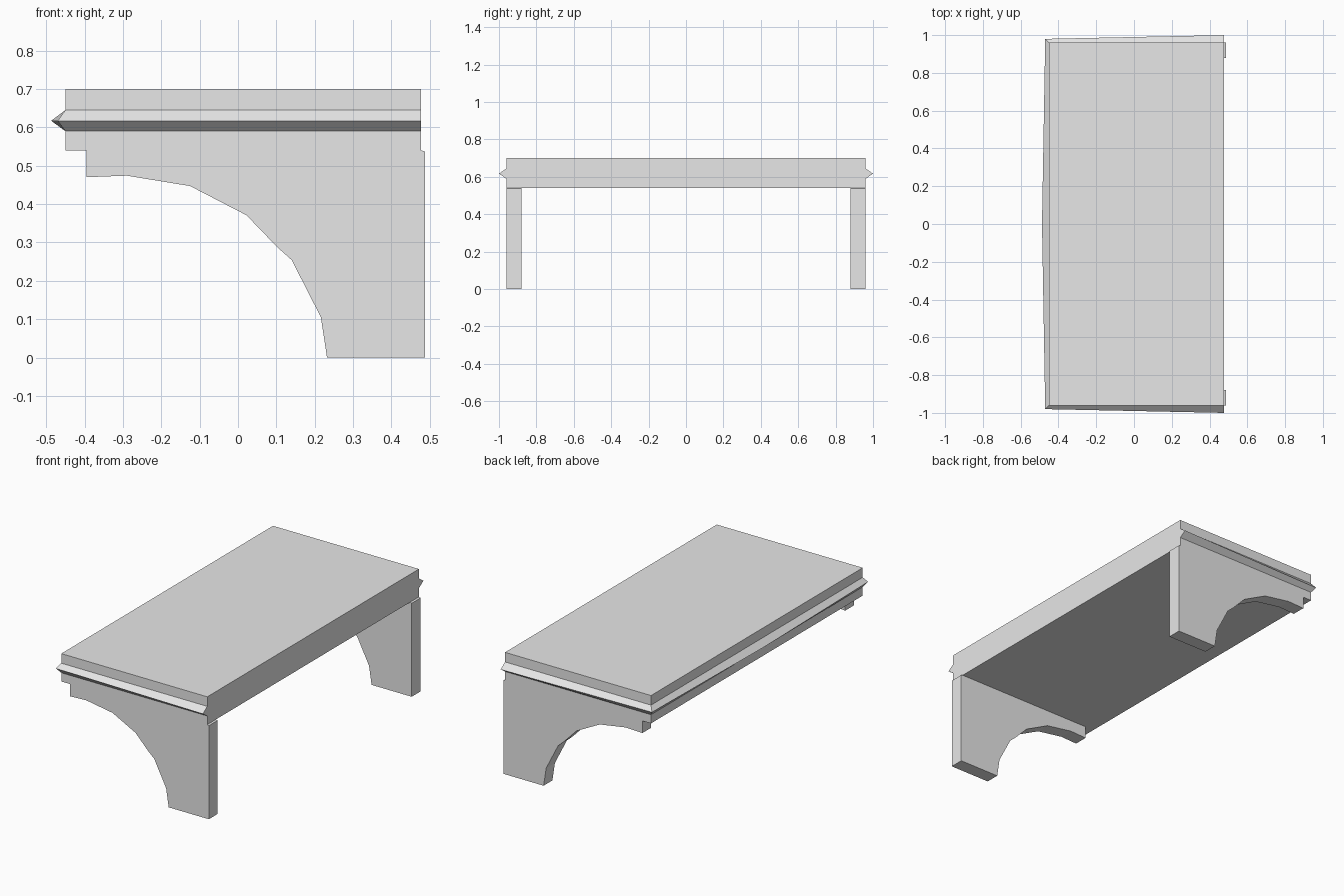
import bpy
import bmesh

cube = bpy.data.objects.get("Cube")
if cube:
    bpy.data.objects.remove(cube, do_unlink=True)

# One plain grey finish
grey = bpy.data.materials.new("light_grey")
grey.use_nodes = True
colour = (0.8, 0.8, 0.8, 1)
grey.diffuse_color = colour
grey.node_tree.nodes["Principled BSDF"].inputs["Base Color"].default_value = colour


def loft(name, sections):
    """Join matching closed sections with side faces and cap both ends."""
    bm = bmesh.new()
    rings = [[bm.verts.new(p) for p in section] for section in sections]
    for a, b in zip(rings, rings[1:]):
        for i in range(len(a)):
            j = (i + 1) % len(a)
            bm.faces.new((a[i], a[j], b[j], b[i]))
    bm.faces.new(rings[0])
    bm.faces.new(rings[-1])
    bmesh.ops.recalc_face_normals(bm, faces=bm.faces[:])
    mesh = bpy.data.meshes.new(name)
    bm.to_mesh(mesh)
    bm.free()
    mesh.materials.append(grey)
    obj = bpy.data.objects.new(name, mesh)
    bpy.context.collection.objects.link(obj)
    return obj


BACK, FRONT, HALF = 0.477, -0.45, 0.96

# Shelf slab
slab = [(FRONT, 0.54), (BACK, 0.54), (BACK, 0.70), (FRONT, 0.70)]
loft("shelf_slab", [[(x, y, z) for x, z in slab] for y in (-HALF, HALF)])

# Pointed moulding round three sides: wall point and outer edge point
path = [((BACK, -HALF), (BACK, -1.0)),
        ((FRONT, -HALF), (-0.47, -0.98)),
        ((FRONT, 0), (-0.487, 0)),
        ((FRONT, HALF), (-0.47, 0.98)),
        ((BACK, HALF), (BACK, 1.0))]
loft("edge_moulding",
     [[(*wall, 0.59), (*edge, 0.617), (*wall, 0.645)] for wall, edge in path])

# Arched brackets, one under each end
bracket = [(0.487, 0), (0.487, 0.537), (BACK, 0.54), (-0.395, 0.54),
           (-0.395, 0.47), (-0.29, 0.474), (-0.125, 0.447), (0.022, 0.371),
           (0.103, 0.287), (0.14, 0.254), (0.216, 0.105), (0.232, 0)]
for side, name in ((-1, "right_bracket"), (1, "left_bracket")):
    loft(name, [[(x, side * y, z) for x, z in bracket] for y in (0.88, HALF)])
